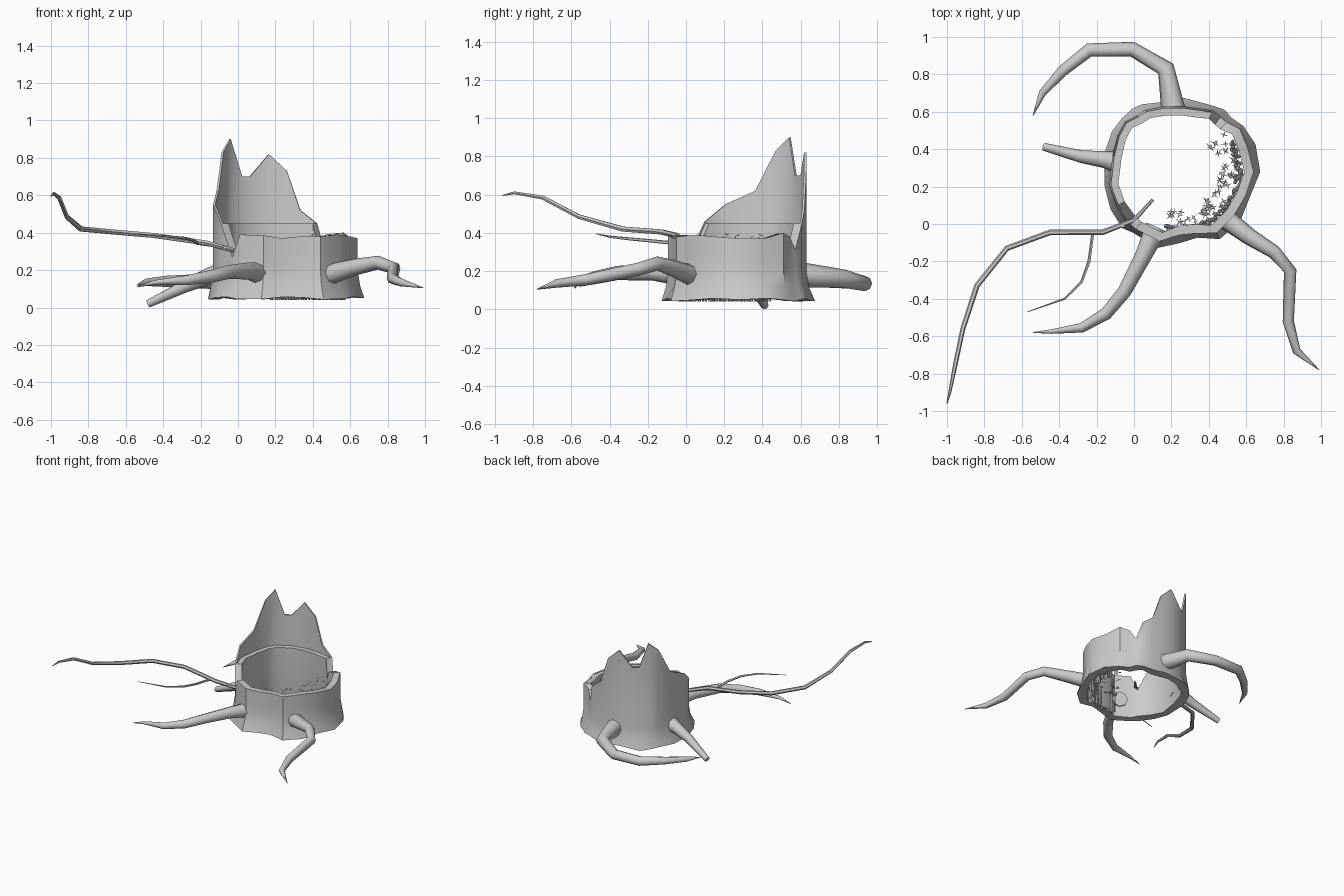
import bpy, bmesh, math, random
from mathutils import Vector, Matrix

random.seed(4)
cube = bpy.data.objects.get("Cube")
if cube:
    bpy.data.objects.remove(cube, do_unlink=True)

grey = bpy.data.materials.new("bark_grey")
grey.use_nodes = True
colour = (0.6, 0.6, 0.6, 1)
grey.diffuse_color = colour
grey.node_tree.nodes["Principled BSDF"].inputs["Base Color"].default_value = colour

CX, CY, BASE = 0.25, 0.28, 0.05


def finish(name, bm, angle=40):
    bmesh.ops.recalc_face_normals(bm, faces=bm.faces)
    mesh = bpy.data.meshes.new(name)
    bm.to_mesh(mesh)
    bm.free()
    mesh.materials.append(grey)
    obj = bpy.data.objects.new(name, mesh)
    bpy.context.collection.objects.link(obj)
    bpy.ops.object.select_all(action='DESELECT')
    obj.select_set(True)
    bpy.context.view_layer.objects.active = obj
    bpy.ops.object.shade_smooth_by_angle(angle=math.radians(angle))
    return obj


def polar(angle, r, z):
    a = math.radians(angle)
    return Vector((CX + r * math.cos(a), CY + r * math.sin(a), z))


# Hollow stump: angle, outer radius, height of the broken rim
rim = [(0, .40, .37), (20, .39, .37), (36, .40, .40), (47, .37, .38), (54, .37, .31),
       (62, .38, .45), (76, .36, .52), (88, .36, .73), (104, .37, .82), (120, .39, .70),
       (128, .39, .70), (138, .41, .90), (150, .40, .83), (167, .385, .62), (191, .40, .55),
       (208, .40, .46), (224, .40, .27), (232, .40, .39), (253, .40, .385), (268, .35, .37),
       (284, .35, .38), (300, .39, .38), (320, .38, .39), (340, .38, .38)]
bm = bmesh.new()
rings = []
for i, (a, r, h) in enumerate(rim):
    lip = min(h - .002, .45)
    flare = .035 + .012 * math.sin(i * 2.1)
    low = BASE + .008 * math.sin(i * 1.7)
    r -= .01
    profile = [(r + flare, low), (r + .012, .12), (r, .2), (r, max(h - .1, .22)), (r, h),
               (r - .012, h), (r - .012, lip), (r - .05, lip), (r - .045, .2), (r - .03, low)]
    rings.append([bm.verts.new(polar(a, pr, pz)) for pr, pz in profile])
for i, ring in enumerate(rings):
    after = rings[(i + 1) % len(rings)]
    for j in range(len(ring)):
        k = (j + 1) % len(ring)
        bm.faces.new((ring[j], after[j], after[k], ring[k]))
finish("hollow_stump", bm)


def root(name, points, sides=8):
    """Tapered tube; each point is x, y, z, radius."""
    bm = bmesh.new()
    pos = [Vector(p[:3]) for p in points]
    loops = []
    for i, p in enumerate(pos):
        ahead = pos[min(i + 1, len(pos) - 1)]
        behind = pos[max(i - 1, 0)]
        along = (ahead - behind).normalized()
        side = along.cross(Vector((0, 0, 1))).normalized()
        up = side.cross(along)
        loop = []
        for s in range(sides):
            t = math.tau * s / sides
            loop.append(bm.verts.new(p + (side * math.cos(t) + up * math.sin(t)) * points[i][3]))
        loops.append(loop)
    for a, b in zip(loops, loops[1:]):
        for s in range(sides):
            n = (s + 1) % sides
            bm.faces.new((a[s], a[n], b[n], b[s]))
    bm.faces.new(loops[0])
    bm.faces.new(loops[-1])
    return finish(name, bm, 50)


# Thick roots around the base
root("front_left_root", [(.50, .02, .18, .055), (.62, -.07, .215, .045), (.75, -.15, .24, .037),
     (.835, -.25, .21, .034), (.825, -.52, .155, .03), (.87, -.68, .135, .022), (.99, -.78, .105, .002)])
root("front_right_root", [(.12, -.02, .18, .06), (.05, -.17, .195, .045), (-.05, -.36, .19, .037),
     (-.15, -.48, .165, .034), (-.28, -.555, .145, .026), (-.44, -.575, .135, .012), (-.54, -.58, .11, .002)])
root("side_root", [(-.09, .33, .18, .06), (-.16, .345, .165, .045), (-.28, .36, .115, .034),
     (-.48, .412, .02, .021)])
root("back_root", [(.21, .61, .18, .065), (.17, .83, .16, .048), (-.01, .935, .135, .04),
     (-.24, .93, .14, .037), (-.38, .82, .14, .03), (-.49, .7, .135, .02), (-.54, .58, .12, .002)])

# Thin vine and its side shoot, hung over the notch in the rim
root("long_vine", [(.10, .13, .27, .008), (0, .02, .30, .013), (-.17, -.045, .345, .015),
     (-.45, -.045, .385, .015), (-.68, -.13, .405, .015), (-.84, -.33, .42, .015),
     (-.915, -.56, .485, .013), (-.955, -.75, .585, .012), (-.985, -.9, .61, .008), (-1, -.96, .595, .003)], 6)
root("vine_shoot", [(-.05, -.01, .32, .008), (-.22, -.05, .345, .01), (-.24, -.2, .36, .009),
     (-.28, -.31, .37, .008), (-.37, -.4, .38, .006), (-.57, -.47, .395, .002)], 5)

# Fringe of capped stems and small leaf sprigs along the inside wall
bm = bmesh.new()
for i in range(80):
    angle = -105 + 135 * i / 79
    r = random.uniform(.295, .325)
    top = random.uniform(.18, .35)
    spot = polar(angle, r, 0)
    length = top - .04
    bmesh.ops.create_cone(bm, segments=4, radius1=.004, radius2=.003, depth=length,
                          matrix=Matrix.Translation(spot + Vector((0, 0, .04 + length / 2))))
    bmesh.ops.create_icosphere(bm, subdivisions=1, radius=random.uniform(.011, .017),
                               matrix=Matrix.Translation(spot + Vector((0, 0, top))))
for i in range(75):
    hub = polar(random.uniform(-105, 42), random.uniform(.2, .31), random.uniform(.15, .39))
    turn = random.uniform(0, math.tau)
    for k in range(4):
        t = turn + math.tau * k / 4
        out = Vector((math.cos(t), math.sin(t), random.uniform(-.4, .6)))
        wide = Vector((-math.sin(t), math.cos(t), 0)) * .004
        tip = hub + out * random.uniform(.015, .03)
        bm.faces.new([bm.verts.new(v) for v in (hub - wide, hub + wide, tip)])
finish("inner_fringe", bm)
